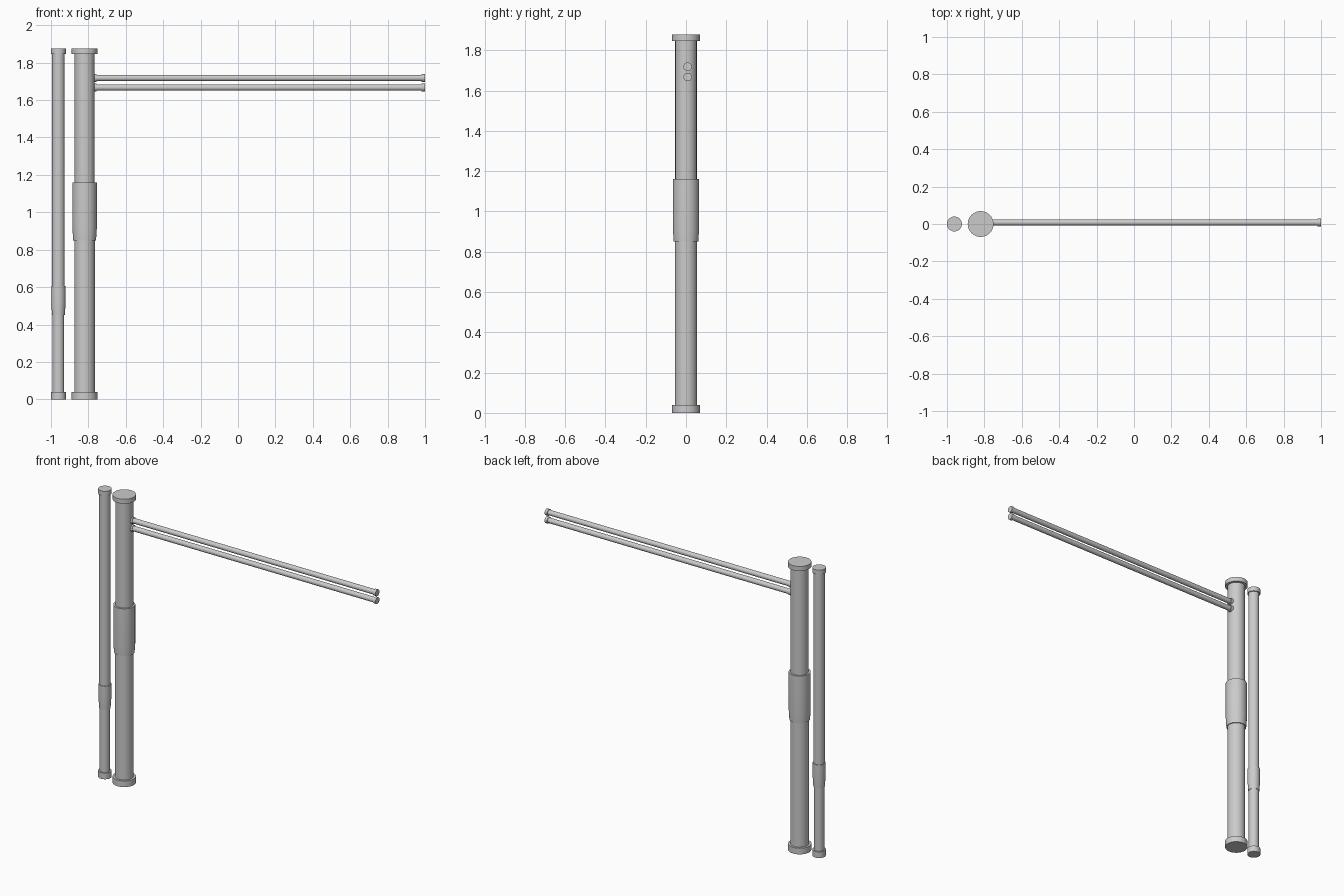
import bpy, bmesh, math
from mathutils import Matrix

if "Cube" in bpy.data.objects:
    bpy.data.objects.remove(bpy.data.objects["Cube"])

SIDES = 40


def lathe(name, profile, matrix):
    """Closed solid of revolution from (radius, height) points."""
    bm = bmesh.new()
    rings = []
    for r, z in profile:
        rings.append([bm.verts.new((r * math.cos(2 * math.pi * i / SIDES),
                                    r * math.sin(2 * math.pi * i / SIDES), z))
                      for i in range(SIDES)])
    for a, b in zip(rings, rings[1:]):
        for i in range(SIDES):
            j = (i + 1) % SIDES
            bm.faces.new((a[i], a[j], b[j], b[i]))
    bm.faces.new(rings[0][::-1])
    bm.faces.new(rings[-1])
    mesh = bpy.data.meshes.new(name)
    bm.to_mesh(mesh)
    bm.free()
    ob = bpy.data.objects.new(name, mesh)
    ob.matrix_world = matrix
    bpy.context.collection.objects.link(ob)
    bpy.ops.object.select_all(action='DESELECT')
    ob.select_set(True)
    bpy.context.view_layer.objects.active = ob
    bpy.ops.object.shade_smooth_by_angle(angle=math.radians(30))
    return ob


def riser(name, x, cap, lower, upper, sleeve, z0, zt, z1):
    """Vertical pipe: end caps and a sleeve whose lower part tapers."""
    lathe(name, [
        (cap, 0), (cap, 0.04), (lower, 0.04),
        (lower, z0), (sleeve - 0.004, z0), (sleeve, zt), (sleeve, z1),
        (upper, z1), (upper, 1.847), (cap, 1.847), (cap, 1.877),
    ], Matrix.Translation((x, 0, 0)))


# Vertical pipes
riser("thick_riser", -0.82, 0.069, 0.055, 0.0535, 0.065, 0.85, 0.91, 1.16)
riser("thin_riser", -0.96, 0.04, 0.031, 0.0335, 0.038, 0.45, 0.51, 0.605)

# Pair of horizontal pipes with small end collars
X0, X1, COLLAR = -0.775, 1.0, 0.018
length = X1 - X0
for label, z in (("upper", 1.718), ("lower", 1.667)):
    lathe(label + "_horizontal_pipe", [
        (0.021, 0), (0.021, COLLAR), (0.0165, COLLAR),
        (0.0165, length - COLLAR), (0.021, length - COLLAR), (0.021, length),
    ], Matrix.Translation((X0, 0.008, z)) @ Matrix.Rotation(math.pi / 2, 4, 'Y'))
